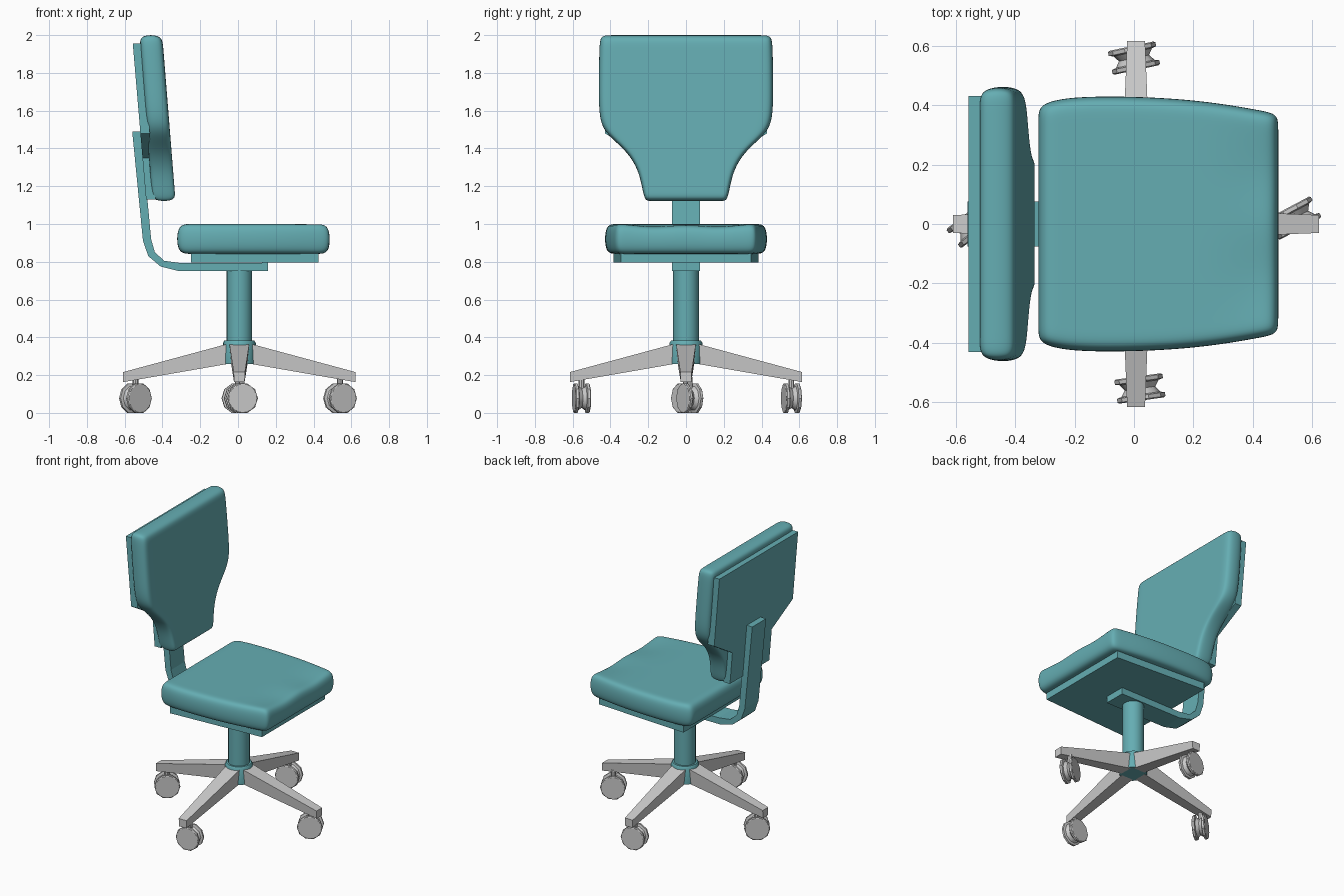
import bpy, bmesh, math
from mathutils import Vector, Matrix

if "Cube" in bpy.data.objects:
    bpy.data.objects.remove(bpy.data.objects["Cube"])

teal = bpy.data.materials.new("teal")
teal.diffuse_color = (0.13, 0.42, 0.45, 1)
teal.use_nodes = True
teal.node_tree.nodes["Principled BSDF"].inputs["Base Color"].default_value = teal.diffuse_color
CX = 0.007  # swivel axis


def build(name, verts, faces, mat=None, angle=None):
    me = bpy.data.meshes.new(name)
    me.from_pydata([tuple(v) for v in verts], [], faces)
    bm = bmesh.new()
    bm.from_mesh(me)
    bmesh.ops.recalc_face_normals(bm, faces=bm.faces)
    bm.to_mesh(me)
    bm.free()
    ob = bpy.data.objects.new(name, me)
    bpy.context.collection.objects.link(ob)
    if mat:
        me.materials.append(mat)
    if angle:
        bpy.ops.object.select_all(action='DESELECT')
        ob.select_set(True)
        bpy.context.view_layer.objects.active = ob
        bpy.ops.object.shade_smooth_by_angle(angle=math.radians(angle))
    return ob


def loft(name, rings, mat=None, angle=None):
    """Skin equal-length rings and cap both ends."""
    n, m = len(rings[0]), len(rings)
    faces = [(r * n + i, r * n + (i + 1) % n, (r + 1) * n + (i + 1) % n, (r + 1) * n + i)
             for r in range(m - 1) for i in range(n)]
    faces += [tuple(range(n)), tuple(range((m - 1) * n, m * n))]
    return build(name, [v for ring in rings for v in ring], faces, mat, angle)


def prism(name, pts, offset, mat=None, angle=None):
    off = Vector(offset)
    return loft(name, [[Vector(p) for p in pts], [Vector(p) + off for p in pts]], mat, angle)


def lathe(name, profile, sides, mat=None, angle=30):
    """Profile of (radius, z) turned about the z axis."""
    return loft(name, [[(r * math.cos(2 * math.pi * i / sides), r * math.sin(2 * math.pi * i / sides), z)
                        for i in range(sides)] for r, z in profile], mat, angle)


def cushion(name, rows, cols, place):
    """Padded slab: rows of (position, half width), two layers, subdivided."""
    nr, nc = len(rows), len(cols)
    verts = [place(r, u, c, w * c, side) for side in (0, 1)
             for r, (u, w) in enumerate(rows) for c in cols]
    idx = lambda s, r, c: s * nr * nc + r * nc + c
    faces = [(idx(s, r, c), idx(s, r, c + 1), idx(s, r + 1, c + 1), idx(s, r + 1, c))
             for s in (0, 1) for r in range(nr - 1) for c in range(nc - 1)]
    rim = [(0, c) for c in range(nc)] + [(r, nc - 1) for r in range(1, nr)]
    rim += [(nr - 1, c) for c in range(nc - 2, -1, -1)] + [(r, 0) for r in range(nr - 2, 0, -1)]
    for a, b in zip(rim, rim[1:] + rim[:1]):
        faces.append((idx(0, *a), idx(0, *b), idx(1, *b), idx(1, *a)))
    ob = build(name, verts, faces, teal)
    ob.data.polygons.foreach_set("use_smooth", [True] * len(faces))
    sub = ob.modifiers.new("Subdivision", 'SUBSURF')
    sub.levels = sub.render_levels = 3
    return ob


COLS = (-1, -0.86, -0.42, 0, 0.42, 0.86, 1)

# seat cushion, with two shallow leg dips along the front edge
seat_rows = [(-0.325, 0.40), (-0.25, 0.425), (-0.12, 0.433), (0.1, 0.428),
             (0.28, 0.41), (0.42, 0.385), (0.488, 0.372)]


def seat_place(r, u, c, y, side):
    dip = 0.022 if side and r >= 5 and abs(c) == 0.42 else 0
    return (u, y, (1.0 if side else 0.842) - dip)


cushion("seat_cushion", seat_rows, COLS, seat_place)

# backrest cushion, leaning back
back_rows = [(1.12, 0.215), (1.17, 0.23), (1.28, 0.25), (1.38, 0.31), (1.46, 0.405),
             (1.53, 0.46), (1.68, 0.465), (1.94, 0.462), (2.002, 0.455)]
cushion("back_cushion", back_rows, COLS,
        lambda r, u, c, y, side: (-0.462 - 0.08 * (u - 2) + (0.061 if side else -0.061), y, u))

# seat pan
prism("seat_plate", [(-0.25, -0.385, 0.795), (0.425, -0.345, 0.795),
                     (0.425, 0.345, 0.795), (-0.25, 0.385, 0.795)], (0, 0, 0.055), teal)

# backrest plate
half = [(0.215, 1.13), (0.215, 1.35), (0.43, 1.48), (0.43, 1.955)]
outline = half + [(-y, z) for y, z in reversed(half)]
prism("back_plate", [(-0.557 - 0.085 * (z - 1.955), y, z) for y, z in outline],
      (0.05, 0, 0), teal)

# J-shaped support bar
bar = [(0.16, 0.75), (-0.31, 0.75), (-0.41, 0.775), (-0.475, 0.83), (-0.503, 0.91), (-0.56, 1.49),
       (-0.513, 1.49), (-0.46, 0.92), (-0.44, 0.85), (-0.39, 0.805), (-0.30, 0.793), (0.16, 0.795)]
prism("support_bar", [(x, -0.075, z) for x, z in bar], (0, 0.15, 0), teal)

# column and hub
for name, prof in (("column", [(0.068, 0.3), (0.068, 0.76)]),
                   ("hub", [(0.087, 0.26), (0.087, 0.37), (0.08, 0.382)])):
    lathe(name, prof, 20, teal).location.x = CX

# four legs, tapering to their tips
for i in range(4):
    rings = [[(x, -wt, zt), (x, wt, zt), (x, wb, zb), (x, -wb, zb)]
             for x, wt, wb, zt, zb in ((0, 0.055, 0.045, 0.382, 0.27), (0.615, 0.03, 0.028, 0.216, 0.163))]
    leg = loft("leg_%d" % (i + 1), rings)
    leg.location.x = CX
    leg.rotation_euler.z = i * math.pi / 2

# twin-wheel casters, each swivelled differently
spool = [(0.076, -0.041), (0.0815, -0.037), (0.0815, -0.024), (0.066, -0.020), (0.052, 0)]
spool += [(r, -z) for r, z in reversed(spool[:-1])]
spots = [(0.54, 0.02, 28), (0.0, 0.558, 12), (-0.543, 0.0, 38), (0.02, -0.553, 8)]
for i, (x, y, turn) in enumerate(spots):
    wheel = lathe("caster_%d" % (i + 1), spool, 10)
    wheel.matrix_world = (Matrix.Translation((x, y, 0.0775)) @ Matrix.Rotation(math.radians(turn), 4, 'Z')
                          @ Matrix.Rotation(math.pi / 2, 4, 'X'))
    stem = lathe("caster_stem_%d" % (i + 1), [(0.015, 0.1), (0.015, 0.19)], 8)
    stem.location = (x, y, 0)
